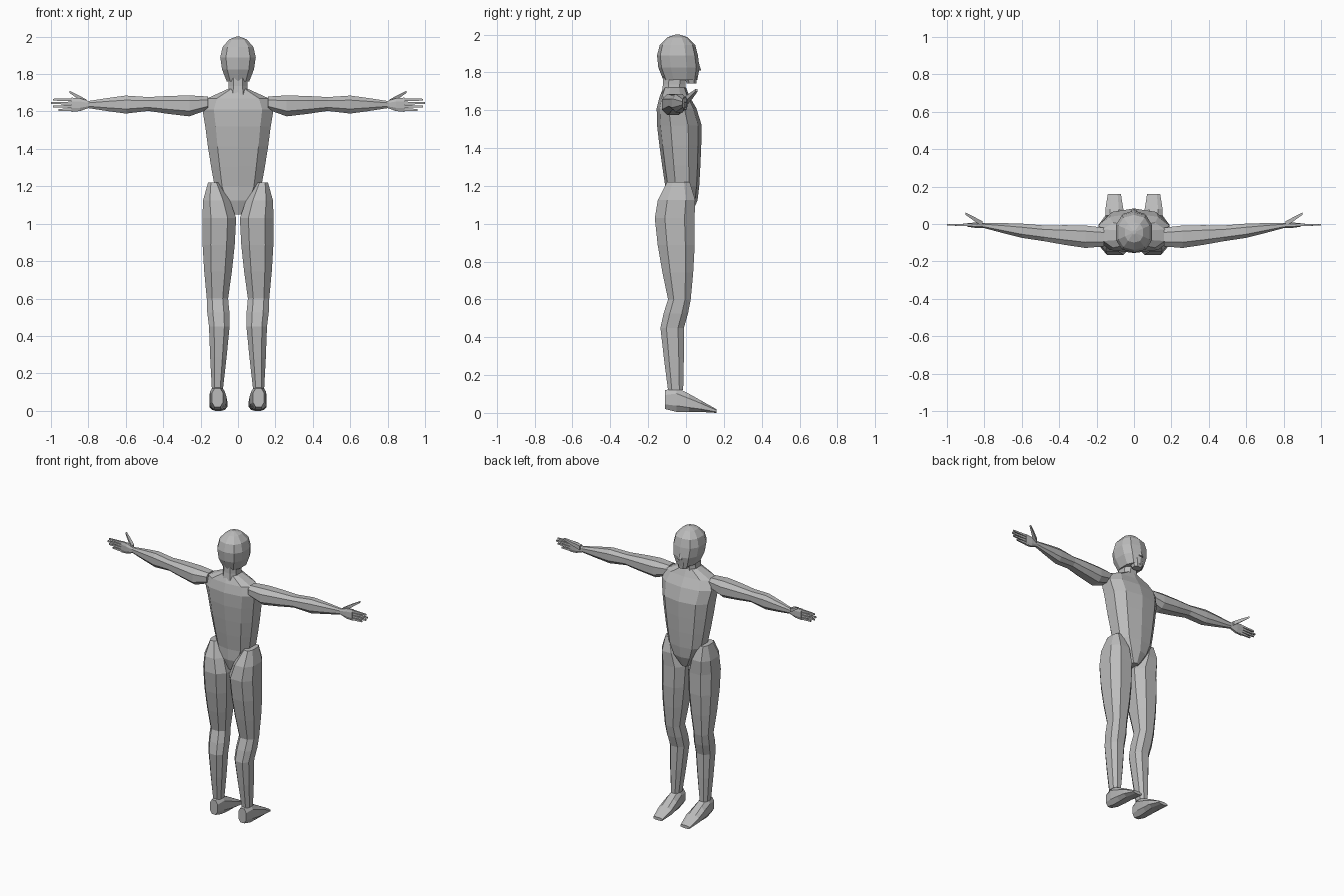
import bpy
import bmesh
from math import cos, sin, pi, copysign
from mathutils import Vector

cube = bpy.data.objects.get("Cube")
if cube:
    bpy.data.objects.remove(cube, do_unlink=True)

grey = bpy.data.materials.new("plain_grey")
grey.use_nodes = True
colour = (0.5, 0.5, 0.5, 1)
grey.diffuse_color = colour
grey.node_tree.nodes["Principled BSDF"].inputs["Base Color"].default_value = colour


def soft(value):
    """Push a circle coordinate outwards for a slightly boxy outline."""
    return copysign(abs(value) ** 0.8, value)


def section(sides):
    """Boxy polygon with flat left and right sides, fitted to a unit half-width."""
    angles = [(2 * i + 1) * pi / sides for i in range(sides)]
    points = [(soft(cos(a)), soft(sin(a))) for a in angles]
    widest = max(u for u, v in points)
    deepest = max(v for u, v in points)
    return [(u / widest, v / deepest) for u, v in points]


def ring(x, y, z, half_width, half_depth):
    return Vector((x, y, z)), Vector((half_width, half_depth))


def taper(start, end, swell, steps=2):
    """Rings from start to end, swelling in the middle."""
    rings = []
    for i in range(steps + 1):
        t = i / steps
        size = start[1].lerp(end[1], t) * (1 + swell * sin(pi * t))
        rings.append((start[0].lerp(end[0], t), size))
    return rings


def loft(name, axis, rings, sides=8, mirror=False):
    """Skin a list of rings lying across the given axis."""
    bm = bmesh.new()
    loops = []
    for centre, size in rings:
        loop = []
        for u, v in section(sides):
            a, b = u * size.x, v * size.y
            offset = {"x": (0, a, b), "y": (a, 0, b), "z": (a, b, 0)}[axis]
            loop.append(bm.verts.new(centre + Vector(offset)))
        loops.append(loop)
    for low, high in zip(loops, loops[1:]):
        for i in range(sides):
            j = (i + 1) % sides
            bm.faces.new((low[i], low[j], high[j], high[i]))
    bm.faces.new(loops[0])
    bm.faces.new(loops[-1])
    bmesh.ops.recalc_face_normals(bm, faces=bm.faces)
    mesh = bpy.data.meshes.new(name)
    bm.to_mesh(mesh)
    bm.free()
    mesh.materials.append(grey)
    obj = bpy.data.objects.new(name, mesh)
    bpy.context.collection.objects.link(obj)
    if mirror:
        modifier = obj.modifiers.new("Mirror", "MIRROR")
        modifier.use_mirror_merge = False


# Head: jaw swelling up to the brow, then a rounded dome
jaw = ring(0, -0.03, 1.76, 0.06, 0.09)
brow = ring(0, -0.045, 1.89, 0.095, 0.108)
dome = []
for i in range(1, 4):
    angle = i * pi / 6
    rise = Vector((0, 0, 0.11 * sin(angle)))
    dome.append((brow[0] + rise, brow[1] * max(cos(angle), 0.1)))
loft("head", "z", taper(jaw, brow, swell=0.1) + dome, sides=10)

chin = ring(0, 0.03, 1.74, 0.03, 0.025)
mouth = ring(0, 0.02, 1.8, 0.05, 0.04)
loft("chin", "z", [chin, mouth])

nose_tip = ring(0, 0.06, 1.81, 0.015, 0.02)
nose_bridge = ring(0, 0.055, 1.86, 0.006, 0.01)
loft("nose", "z", [nose_tip, nose_bridge], sides=6)

nape = ring(0, -0.065, 1.68, 0.055, 0.065)
skull_base = ring(0, -0.06, 1.79, 0.05, 0.06)
loft("neck", "z", taper(nape, skull_base, swell=-0.05))

# Torso from the crotch up to the collar
crotch = ring(0, -0.03, 1.05, 0.03, 0.06)
waist = ring(0, -0.02, 1.2, 0.125, 0.09)
chest = ring(0, -0.035, 1.52, 0.175, 0.118)
armpit = ring(0, -0.05, 1.61, 0.19, 0.105)
shoulder_line = ring(0, -0.06, 1.67, 0.165, 0.08)
collar = ring(0, -0.06, 1.72, 0.055, 0.06)
loft("torso", "z",
     taper(crotch, waist, swell=0.15) + taper(waist, chest, swell=0.02, steps=3)[1:]
     + [armpit, shoulder_line, collar], sides=10)

# Legs
ankle = ring(0.11, -0.055, 0.12, 0.03, 0.04)
calf = ring(0.1, -0.073, 0.45, 0.055, 0.062)
knee = ring(0.11, -0.035, 0.6, 0.057, 0.06)
seat = ring(0.1, -0.06, 1.03, 0.09, 0.105)
hip = ring(0.13, -0.04, 1.22, 0.03, 0.06)
loft("lower_leg", "z", taper(ankle, calf, swell=0.03) + taper(calf, knee, swell=0.06)[1:],
     mirror=True)
loft("upper_leg", "z", taper(knee, seat, swell=0.1, steps=3) + taper(seat, hip, swell=0.2)[1:],
     mirror=True)

# Feet
heel = ring(0.11, -0.11, 0.07, 0.03, 0.05)
foot_arch = ring(0.11, -0.05, 0.07, 0.04, 0.065)
instep = ring(0.105, 0.08, 0.035, 0.048, 0.03)
toes = ring(0.105, 0.16, 0.01, 0.035, 0.01)
loft("foot", "y", [heel] + taper(foot_arch, instep, swell=0.03) + [toes], mirror=True)

# Arms
shoulder = ring(0.16, -0.07, 1.645, 0.05, 0.035)
biceps = ring(0.26, -0.068, 1.63, 0.06, 0.056)
elbow = ring(0.48, -0.05, 1.64, 0.042, 0.037)
forearm = ring(0.6, -0.036, 1.637, 0.038, 0.048)
wrist = ring(0.8, -0.008, 1.637, 0.014, 0.019)
loft("upper_arm", "x", [shoulder] + taper(biceps, elbow, swell=0.03), mirror=True)
loft("forearm", "x", [elbow] + taper(forearm, wrist, swell=0.03), mirror=True)

# Hands
knuckles = ring(0.89, -0.005, 1.636, 0.01, 0.038)
loft("palm", "x", taper(wrist, knuckles, swell=0.2), mirror=True)

thumb_root = ring(0.81, 0, 1.65, 0.014, 0.014)
thumb_tip = ring(0.9, 0.055, 1.705, 0.006, 0.006)
loft("thumb", "x", taper(thumb_root, thumb_tip, swell=0.1), sides=4, mirror=True)

for i, finger in enumerate(["index", "middle", "ring", "little"]):
    height = knuckles[0].z + 0.018 * (1.5 - i)
    reach = 1 - 0.01 * (i - 1) ** 2
    root = ring(0.87, -0.005, height, 0.007, 0.008)
    tip = ring(reach, -0.004, height, 0.004, 0.005)
    loft(finger + "_finger", "x", [root, tip], sides=4, mirror=True)
